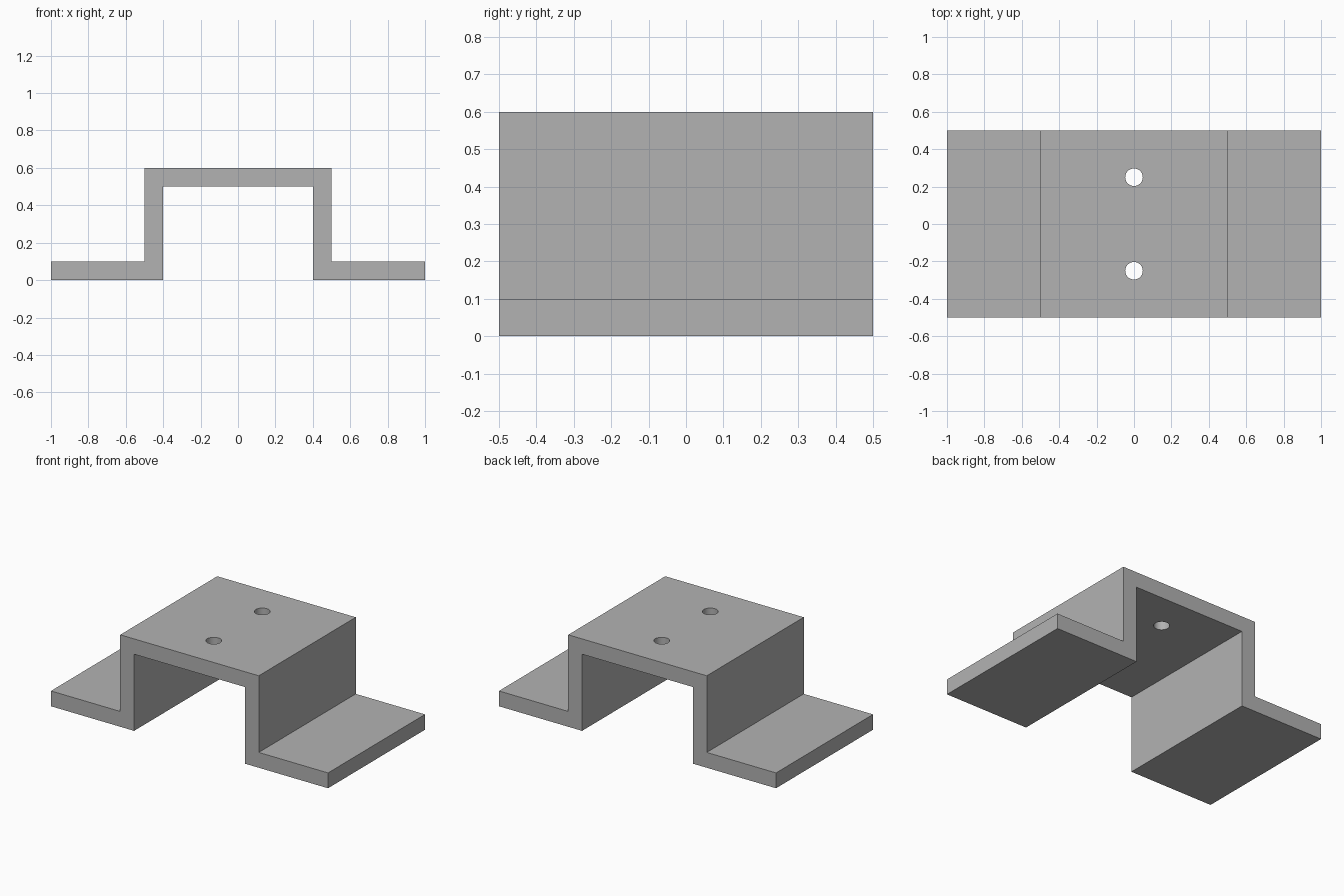
import bpy
import bmesh

cube = bpy.data.objects.get("Cube")
if cube:
    bpy.data.objects.remove(cube, do_unlink=True)

DEPTH = 1.0
HOLE_RADIUS = 0.047

# Single plain grey material
grey = bpy.data.materials.new("plain grey")
grey.use_nodes = True
colour = (0.448, 0.448, 0.448, 1)
grey.diffuse_color = colour
grey.node_tree.nodes["Principled BSDF"].inputs["Base Color"].default_value = colour


def add_object(name, bm):
    mesh = bpy.data.meshes.new(name)
    bmesh.ops.recalc_face_normals(bm, faces=bm.faces)
    bm.to_mesh(mesh)
    bm.free()
    mesh.materials.append(grey)
    obj = bpy.data.objects.new(name, mesh)
    bpy.context.collection.objects.link(obj)
    return obj


# Hat-section bracket: mirrored half profile, extruded front to back
half = [(0.4, 0.5), (0.4, 0), (1, 0), (1, 0.1), (0.5, 0.1), (0.5, 0.6)]
profile = half + [(-x, z) for x, z in reversed(half)]
bm = bmesh.new()
face = bm.faces.new([bm.verts.new((x, -DEPTH / 2, z)) for x, z in profile])
extruded = bmesh.ops.extrude_face_region(bm, geom=[face])["geom"]
moved = [v for v in extruded if isinstance(v, bmesh.types.BMVert)]
bmesh.ops.translate(bm, verts=moved, vec=(0, DEPTH, 0))
bracket = add_object("bracket", bm)

# Two round bolt holes through the raised plate
bm = bmesh.new()
for y in (-0.25, 0.25):
    ring = bmesh.ops.create_cone(bm, cap_ends=True, segments=32, depth=0.3,
                                 radius1=HOLE_RADIUS, radius2=HOLE_RADIUS)
    bmesh.ops.translate(bm, verts=ring["verts"], vec=(0, y, 0.55))
cutter = add_object("hole_cutter", bm)
cutter.hide_render = True
cutter.hide_viewport = True

holes = bracket.modifiers.new("bolt holes", "BOOLEAN")
holes.operation = "DIFFERENCE"
holes.solver = "EXACT"
holes.object = cutter

# Apply the cut, then smooth only the hole walls
bpy.context.view_layer.objects.active = bracket
bracket.select_set(True)
bpy.ops.object.modifier_apply(modifier=holes.name)
bpy.data.objects.remove(cutter, do_unlink=True)
bpy.ops.object.shade_smooth_by_angle(angle=0.52)
